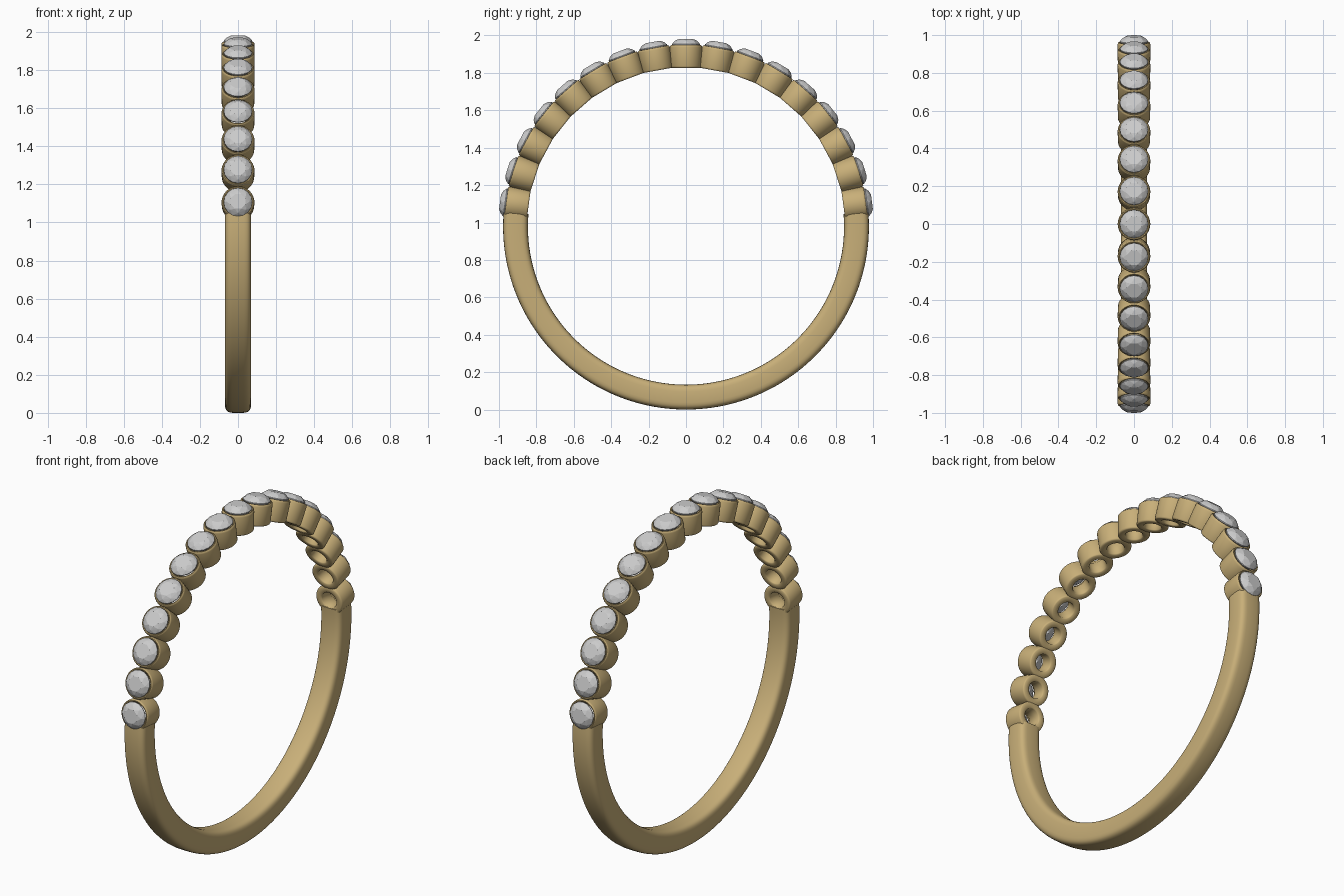
import bpy, bmesh
from math import sin, cos, pi, radians, copysign

if "Cube" in bpy.data.objects:
    bpy.data.objects.remove(bpy.data.objects["Cube"])

CZ = 0.978                  # ring centre height
STEP = radians(10.3)        # spacing of the stones
SIDE = 8                    # stones on each side of the top one

gold = bpy.data.materials.new("gold")
gold.diffuse_color = (0.58, 0.43, 0.19, 1)
gold.use_nodes = True
gold.node_tree.nodes["Principled BSDF"].inputs["Base Color"].default_value = gold.diffuse_color


def new_object(name, mesh):
    ob = bpy.data.objects.new(name, mesh)
    bpy.context.collection.objects.link(ob)
    ob.location.z = CZ
    return ob


def skin(name, rings, closed):
    """Mesh from equal closed loops of points, joined in sequence."""
    bm = bmesh.new()
    loops = [[bm.verts.new(p) for p in r] for r in rings]
    pairs = list(zip(loops, loops[1:]))
    if closed:
        pairs.append((loops[-1], loops[0]))
    else:
        bm.faces.new(loops[0])
        bm.faces.new(loops[-1])
    n = len(loops[0])
    for a, b in pairs:
        for i in range(n):
            j = (i + 1) % n
            bm.faces.new((a[i], a[j], b[j], b[i]))
    bmesh.ops.recalc_face_normals(bm, faces=bm.faces)
    me = bpy.data.meshes.new(name)
    bm.to_mesh(me)
    bm.free()
    return me


def circle(r, z, n, offset=0.0):
    return [(r * cos(2 * pi * (i + offset) / n), r * sin(2 * pi * (i + offset) / n), z)
            for i in range(n)]


def smooth(ob, angle):
    bpy.ops.object.select_all(action='DESELECT')
    ob.select_set(True)
    bpy.context.view_layer.objects.active = ob
    bpy.ops.object.shade_smooth_by_angle(angle=radians(angle))


# Band: soft rounded-rectangle section swept round the lower part of the ring
def section(a, n=32):
    pts = []
    for i in range(n):
        t = 2 * pi * i / n
        x = 0.069 * copysign(abs(cos(t)) ** 0.5, cos(t))
        r = 0.9115 + 0.0665 * copysign(abs(sin(t)) ** 0.5, sin(t))
        pts.append((x, r * sin(a), r * cos(a)))
    return pts


start = radians(85.5)
N = 96
band = new_object("band", skin("band", [section(start + (2 * pi - 2 * start) * i / N)
                                        for i in range(N + 1)], False))
band.data.materials.append(gold)
smooth(band, 40)

# Setting cup: turned tube with rounded edges and a conical seat
cup_profile = [(0.046, 0.854), (0.051, 0.849), (0.079, 0.849), (0.083, 0.852),
               (0.0855, 0.858), (0.0865, 0.958), (0.085, 0.966), (0.081, 0.970),
               (0.076, 0.969), (0.072, 0.960), (0.046, 0.925)]
cup_mesh = skin("setting_cup", [circle(r, z, 40) for r, z in cup_profile], True)
cup_mesh.materials.append(gold)

# Stone: faceted brilliant as the hull of table, crown, girdle and culet points
bm = bmesh.new()
points = (circle(0.042, 1.003, 8, 0.5) + circle(0.0605, 0.9925, 8)
          + circle(0.075, 0.976, 16) + circle(0.075, 0.971, 16)
          + circle(0.036, 0.933, 8) + [(0, 0, 0.905)])
for p in points:
    bm.verts.new(p)
bmesh.ops.convex_hull(bm, input=bm.verts)
bmesh.ops.dissolve_limit(bm, angle_limit=0.01, verts=bm.verts, edges=bm.edges)
bmesh.ops.recalc_face_normals(bm, faces=bm.faces)
stone_mesh = bpy.data.meshes.new("stone")
bm.to_mesh(stone_mesh)
bm.free()

# Row of set stones across the upper half
for k in range(-SIDE, SIDE + 1):
    cup = new_object(f"setting_cup_{k + SIDE + 1}", cup_mesh)
    stone = new_object(f"stone_{k + SIDE + 1}", stone_mesh)
    cup.rotation_euler.x = stone.rotation_euler.x = -k * STEP
    if k == -SIDE:
        smooth(cup, 50)
